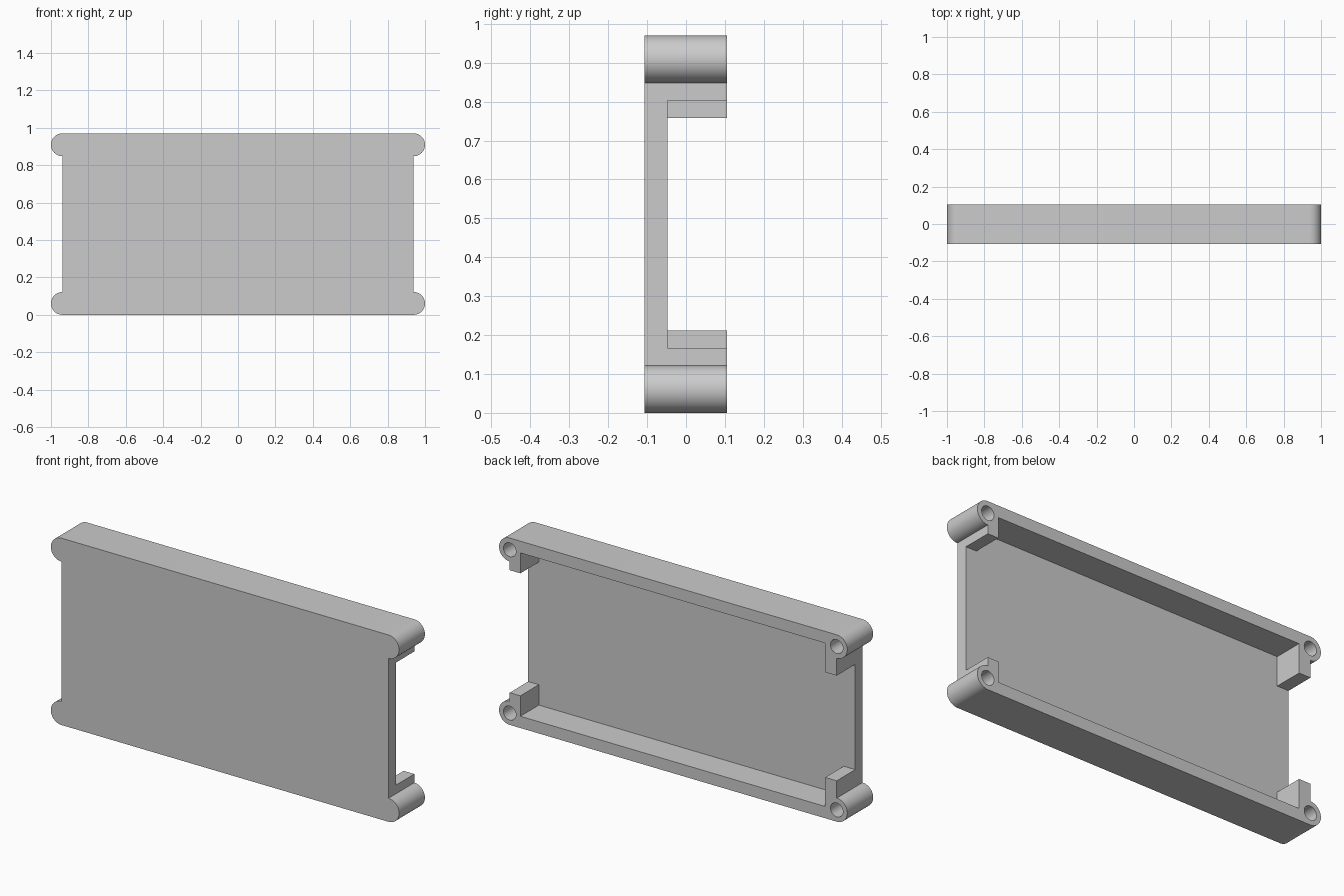
import bpy, bmesh
from math import pi, sin, cos, radians

cube = bpy.data.objects.get("Cube")
if cube:
    bpy.data.objects.remove(cube, do_unlink=True)

FRONT, FLOOR, BACK = -0.107, -0.047, 0.105   # depth levels along y
HEIGHT, R = 0.97, 0.061                      # overall height, boss radius
BOSS_X = 1 - R
HOLE_R = 0.036
SEG = 24

grey = bpy.data.materials.new("light grey")
grey.use_nodes = True
grey.diffuse_color = (0.6, 0.6, 0.6, 1)
grey.node_tree.nodes["Principled BSDF"].inputs["Base Color"].default_value = (0.6, 0.6, 0.6, 1)


def arc(cx, cz, r, start, end, n):
    angles = [start + (end - start) * i / n for i in range(n + 1)]
    return [(cx + r * cos(a), cz + r * sin(a)) for a in angles]


def prism(name, outline, y0, y1):
    """Extrude an outline in x, z from y0 to y1."""
    bm = bmesh.new()
    face = bm.faces.new([bm.verts.new((x, y0, z)) for x, z in outline])
    out = bmesh.ops.extrude_face_region(bm, geom=[face])["geom"]
    moved = [v for v in out if isinstance(v, bmesh.types.BMVert)]
    bmesh.ops.translate(bm, verts=moved, vec=(0, y1 - y0, 0))
    bmesh.ops.recalc_face_normals(bm, faces=bm.faces)
    mesh = bpy.data.meshes.new(name)
    bm.to_mesh(mesh)
    bm.free()
    mesh.materials.append(grey)
    obj = bpy.data.objects.new(name, mesh)
    bpy.context.collection.objects.link(obj)
    return obj


def cut(target, cutter):
    bpy.context.view_layer.objects.active = target
    mod = target.modifiers.new("cut", 'BOOLEAN')
    mod.operation, mod.solver, mod.object = 'DIFFERENCE', 'EXACT', cutter
    bpy.ops.object.modifier_apply(modifier=mod.name)
    bpy.data.objects.remove(cutter, do_unlink=True)


# Solid tray body with a round boss at each corner
low, high = R, HEIGHT - R
outline = (arc(BOSS_X, high, R, pi / 2, -pi / 2, SEG)
           + arc(BOSS_X, low, R, pi / 2, -pi / 2, SEG)
           + arc(-BOSS_X, low, R, 1.5 * pi, pi / 2, SEG)
           + arc(-BOSS_X, high, R, 1.5 * pi, pi / 2, SEG))
tray = prism("tray", outline, FRONT, BACK)

# Cavity between the rails, open at both ends; the corner tabs remain,
# taller at the -x end
right_x, left_x = 0.878, -0.873
right_tab, left_tab = 0.167, 0.212
half = [(left_x, low), (right_x, low), (right_x, right_tab), (1.2, right_tab)]
cavity = ([(-1.2, left_tab), (left_x, left_tab)] + half
          + [(x, HEIGHT - z) for x, z in reversed(half)]
          + [(left_x, HEIGHT - left_tab), (-1.2, HEIGHT - left_tab)])
cut(tray, prism("cavity_cutter", cavity, FLOOR, BACK + 0.1))

# Blind screw holes in the bosses
for x in (-BOSS_X, BOSS_X):
    for z in (low, high):
        ring = arc(x, z, HOLE_R, 0, 2 * pi, 32)[:-1]
        cut(tray, prism("hole_cutter", ring, FLOOR, BACK + 0.1))

bpy.ops.object.select_all(action='DESELECT')
tray.select_set(True)
bpy.context.view_layer.objects.active = tray
bpy.ops.object.shade_smooth_by_angle(angle=radians(30))
